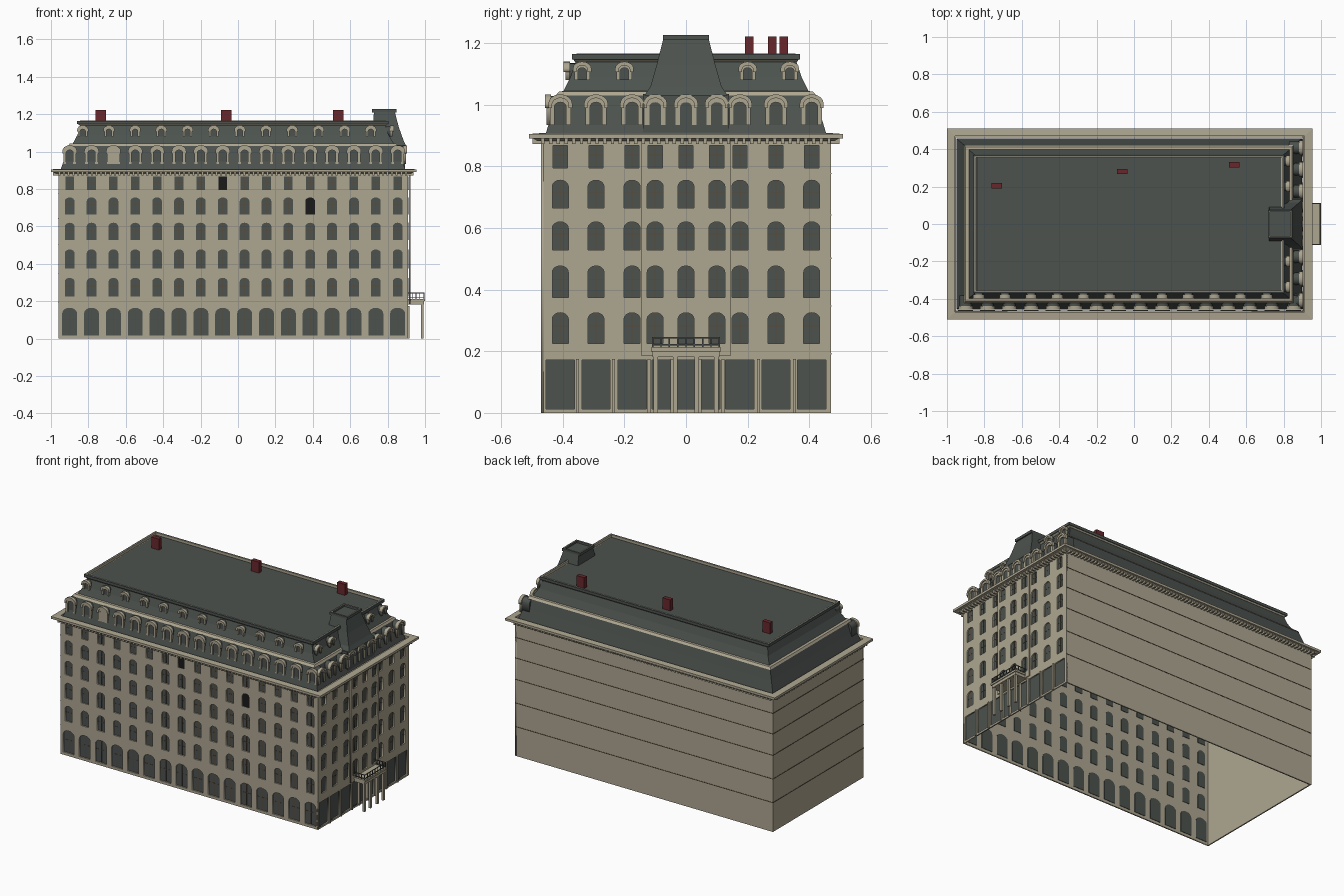
import bpy, bmesh, math
from mathutils import Matrix

cube = bpy.data.objects.get("Cube")
if cube:
    bpy.data.objects.remove(cube)


def material(name, rgb):
    m = bpy.data.materials.new(name)
    m.use_nodes = True
    m.diffuse_color = (*rgb, 1)
    m.node_tree.nodes["Principled BSDF"].inputs["Base Color"].default_value = (*rgb, 1)
    return m


STONE = material("beige stone", (0.42, 0.38, 0.28))
SLATE = material("slate green", (0.073, 0.085, 0.077))
BRICK = material("maroon brick", (0.14, 0.02, 0.025))
BROWN = material("window bar brown", (0.10, 0.07, 0.045))
BLACK = material("dark opening", (0.01, 0.01, 0.01))


def add(name, mesh, mat):
    mesh.materials.clear()
    mesh.materials.append(mat)
    ob = bpy.data.objects.new(name, mesh)
    bpy.context.collection.objects.link(ob)
    return ob


def finish(name, bm, mat):
    bmesh.ops.recalc_face_normals(bm, faces=bm.faces)
    mesh = bpy.data.meshes.new(name)
    bm.to_mesh(mesh)
    bm.free()
    return add(name, mesh, mat)


def boxes(name, extents, mat):
    """One object from a list of (x0, x1, y0, y1, z0, z1)."""
    bm = bmesh.new()
    for x0, x1, y0, y1, z0, z1 in extents:
        mid = Matrix.Translation(((x0 + x1) / 2, (y0 + y1) / 2, (z0 + z1) / 2))
        bmesh.ops.create_cube(bm, size=1, matrix=mid @ Matrix.Diagonal((x1 - x0, y1 - y0, z1 - z0, 1)))
    return finish(name, bm, mat)


def loft(name, rings, mat, cap=False, cyclic=False):
    """Rectangular rings (x0, x1, half_y, z) joined into a shell."""
    bm = bmesh.new()
    loops = [[bm.verts.new(p) for p in ((a, -y, z), (b, -y, z), (b, y, z), (a, y, z))]
             for a, b, y, z in rings]
    pairs = list(zip(loops, loops[1:])) + ([(loops[-1], loops[0])] if cyclic else [])
    for lo, hi in pairs:
        for i in range(4):
            j = (i + 1) % 4
            bm.faces.new((lo[i], lo[j], hi[j], hi[i]))
    if cap:
        bm.faces.new(loops[-1])
    return finish(name, bm, mat)


def rect(a, b, z0, z1):
    return [(a, z0), (a, z1), (b, z1), (b, z0)]


def arch(u, z0, z1, w, rise):
    if rise == 0:
        return rect(u - w / 2, u + w / 2, z0, z1)
    top = [(u - w / 2 * math.cos(math.pi * i / 8), z1 - rise + rise * math.sin(math.pi * i / 8))
           for i in range(9)]
    return [(u - w / 2, z0)] + top + [(u + w / 2, z0)]


def panel(name, loops, side, out, thick, mat):
    """Flat panel with holes; its outer face lies at distance out on one side."""
    cu = bpy.data.curves.new(name, 'CURVE')
    cu.dimensions, cu.fill_mode, cu.extrude = '2D', 'BOTH', thick / 2
    for loop in loops:
        s = cu.splines.new('POLY')
        s.points.add(len(loop) - 1)
        for p, (u, z) in zip(s.points, loop):
            p.co = (u, z, 0, 1)
        s.use_cyclic_u = True
    tmp = bpy.data.objects.new(name, cu)
    bpy.context.collection.objects.link(tmp)
    mesh = bpy.data.meshes.new_from_object(tmp.evaluated_get(bpy.context.evaluated_depsgraph_get()))
    bpy.data.objects.remove(tmp)
    d = out - thick / 2
    ob = add(name, mesh, mat)
    ob.location = (0, -d, 0) if side == "front" else (d, 0, 0)
    ob.rotation_euler = (math.pi / 2, 0, 0 if side == "front" else math.pi / 2)
    return ob


def windows(name, specs, side, out):
    """Glass and glazing bars behind a wall opening."""
    panel(name + "_glass", [arch(*s) for s in specs], side, out, 0.003, SLATE)
    panel(name + "_upright_bars", [rect(u - .0015, u + .0015, a, b - .002) for u, a, b, w, r in specs],
          side, out + .0015, .002, BROWN)
    panel(name + "_cross_bars", [rect(u - w / 2, u + w / 2, a + (b - a) * .55, a + (b - a) * .55 + .003)
                                 for u, a, b, w, r in specs], side, out + .001, .002, BROWN)


def dormers(name, centres, side, out, z0, z1, w, depth):
    """Arched stone surround, hood and dark body for each roof window."""
    rise, inner = w * .45, w * .56
    surround, hood = [], []
    for u in centres:
        surround.append(arch(u, z0, z1, w, rise) + arch(u, z0, z1 - w * .32, inner, inner * .4)[::-1])
        hood.append(arch(u, z1 - rise * 1.3, z1 + .004, w + .01, rise)
                    + arch(u, z1 - rise * 1.3, z1 - .008, w - .014, rise - .008)[::-1])
    panel(name + "_surrounds", surround, side, out, .012, STONE)
    panel(name + "_hoods", hood, side, out + .006, .02, STONE)
    panel(name + "_bodies", [arch(u, z0, z1 - .001, w - .002, rise) for u in centres],
          side, out - .009, depth, SLATE)


LEFT, RIGHT, HALF, TOP = -.96, .91, .47, .885
columns = [-.90 + .1169 * i for i in range(16)]
floors = [(.225, .325, .052, .02), (.375, .477, .052, .02), (.528, .62, .052, .02),
          (.665, .755, .052, .02), (.795, .868, .046, 0)]

# Front wall and its windows
front = [(u, .018, .165, .08, .03) for u in columns]
front += [(u, *f) for f in floors for u in columns]
panel("front_wall", [rect(LEFT, RIGHT, 0, TOP)] + [arch(*s) for s in front], "front", HALF, .008, STONE)
windows("front_windows", front, "front", HALF - .008)
panel("open_windows", [arch(columns[7], *floors[4]), arch(columns[11], *floors[3])],
      "front", HALF - .002, .004, BLACK)

# Right wall with shop openings and a shallow central bay
outer = [s * y for y in (.175, .292, .408) for s in (-1, 1)]
side_windows = [(y, *f) for f in floors for y in outer]
shops = [rect(y - .046, y + .046, .012, .172) for y in outer] + [rect(-.11, .11, .012, .172)]
panel("right_wall", [rect(-HALF, HALF, 0, TOP)] + shops + [arch(*s) for s in side_windows],
      "right", RIGHT, .008, STONE)
windows("right_windows", side_windows, "right", RIGHT - .008)
panel("shop_glass", shops, "right", RIGHT - .008, .003, SLATE)
bay = [(y, *f) for f in floors for y in (-.1, 0, .1)]
panel("right_bay", [rect(-.145, .145, .185, TOP)] + [arch(*s) for s in bay], "right", RIGHT + .012, .008, STONE)
windows("bay_windows", bay, "right", RIGHT + .004)
boxes("shop_posts", [(RIGHT - .008, RIGHT + .006, y - .005, y + .005, 0, .175)
                     for y in (-.235, -.352, .235, .352, -.12, .12, -.045, .045)], STONE)

# Plain back and left walls with thin floor joints
boxes("back_wall", [(LEFT, RIGHT, HALF - .008, HALF, 0, TOP)], STONE)
boxes("left_wall", [(LEFT, LEFT + .008, -HALF, HALF, 0, TOP)], STONE)
joints = (.19, .345, .5, .64, .775)
boxes("floor_joints", [(LEFT, RIGHT, HALF, HALF + .002, z, z + .004) for z in joints]
      + [(LEFT - .002, LEFT, -HALF, HALF, z, z + .004) for z in joints], BROWN)

# Cornice and brackets
loft("cornice", [(-1, .955, .51, .89), (-1, .955, .51, .905), (-.957, .912, .47, .908), (-.957, .912, .47, .89)],
     STONE, cyclic=True)
loft("cornice_moulding", [(-.972, .922, .482, .882), (-.985, .937, .495, .89), (-.957, .907, .467, .89),
                          (-.957, .907, .467, .882)], STONE, cyclic=True)
brackets = []
for i in range(76):
    x = LEFT + i * .0247
    brackets += [(x, x + .011, s * .484 - .014, s * .484 + .014, .872, .89) for s in (-1, 1)]
for i in range(38):
    y = -HALF + i * .0251
    brackets += [(x - .014, x + .014, y, y + .011, .872, .89) for x in (LEFT - .014, RIGHT + .014)]
boxes("cornice_brackets", brackets, STONE)

# Two-stage mansard roof
loft("lower_roof", [(-.95, .897, .457, .9), (-.925, .87, .436, .97), (-.905, .85, .42, 1.03),
                    (-.88, .83, .395, 1.04)], SLATE)
loft("roof_ledge", [(-.908, .853, .423, 1.03), (-.9, .845, .412, 1.043), (-.875, .825, .39, 1.045),
                    (-.875, .825, .39, 1.03)], STONE, cyclic=True)
loft("upper_roof", [(-.885, .835, .4, 1.04), (-.858, .805, .375, 1.09), (-.84, .785, .355, 1.15)],
     SLATE, cap=True)
loft("roof_moulding", [(-.845, .79, .36, 1.139), (-.856, .801, .366, 1.147), (-.83, .775, .34, 1.147),
                       (-.83, .775, .34, 1.139)], STONE, cyclic=True)
loft("roof_rim", [(-.86, .805, .37, 1.147), (-.86, .805, .37, 1.165), (-.848, .793, .358, 1.165),
                  (-.848, .793, .358, 1.147)], SLATE, cyclic=True)
loft("rim_edging", [(-.852, .797, .362, 1.166), (-.846, .791, .356, 1.166), (-.846, .791, .356, 1.15)], STONE)

# Dormer windows on the front and right slopes
side_columns = outer + [-.1, 0, .1]
dormers("front_lower_dormers", columns, "front", .452, .935, 1.03, .068, .06)
dormers("right_lower_dormers", side_columns, "right", .897, .935, 1.03, .068, .06)
dormers("front_upper_dormers", [-.83 + .14 * i for i in range(12)], "front", .391, 1.08, 1.136, .05, .045)
dormers("right_upper_dormers", [-.337, -.2, .2, .337], "right", .827, 1.08, 1.136, .05, .045)
panel("shuttered_dormer", [arch(columns[2], .935, 1.01, .04, .015)], "front", .45, .008, STONE)
boxes("bay_roof", [(.82, .893, -.14, .14, .9, 1.035)], SLATE)

# Tapered roof tower
loft("tower", [(.7, .9, .135, 1.03), (.71, .885, .115, 1.06), (.72, .86, .095, 1.13), (.727, .838, .074, 1.213)],
     SLATE, cap=True)
loft("tower_rim", [(.717, .847, .074, 1.21), (.717, .847, .074, 1.227), (.727, .837, .064, 1.227),
                   (.727, .837, .064, 1.21)], SLATE, cyclic=True)
loft("tower_edging", [(.724, .84, .067, 1.228), (.728, .836, .063, 1.228)], STONE)

# Chimneys
boxes("chimneys", [(x - .028, x + .028, y - .014, y + .014, 1.145, 1.222)
                   for x, y in ((-.735, .205), (-.063, .28), (.535, .317))], BRICK)

# Entrance canopy with columns and balcony railing
boxes("canopy", [(RIGHT, .995, -.108, .108, .182, .2), (RIGHT, 1, -.113, .113, .2, .212)], STONE)
boxes("canopy_columns", [(.978, .992, y - .007, y + .007, 0, .183) for y in (-.098, -.035, .035, .098)], STONE)
posts = [-.108 + .027 * i for i in range(9)]
rails = [(.993, .997, y - .002, y + .002, .21, .245) for y in posts]
rails += [(.993, .997, -.11, .11, z, z + .004) for z in (.219, .242)]
for y in (-.108, .108):
    rails += [(RIGHT, .997, y - .002, y + .002, z, z + .004) for z in (.219, .242)]
    rails += [(x, x + .004, y - .002, y + .002, .21, .245) for x in (.93, .95, .97)]
boxes("canopy_railing", rails, SLATE)
